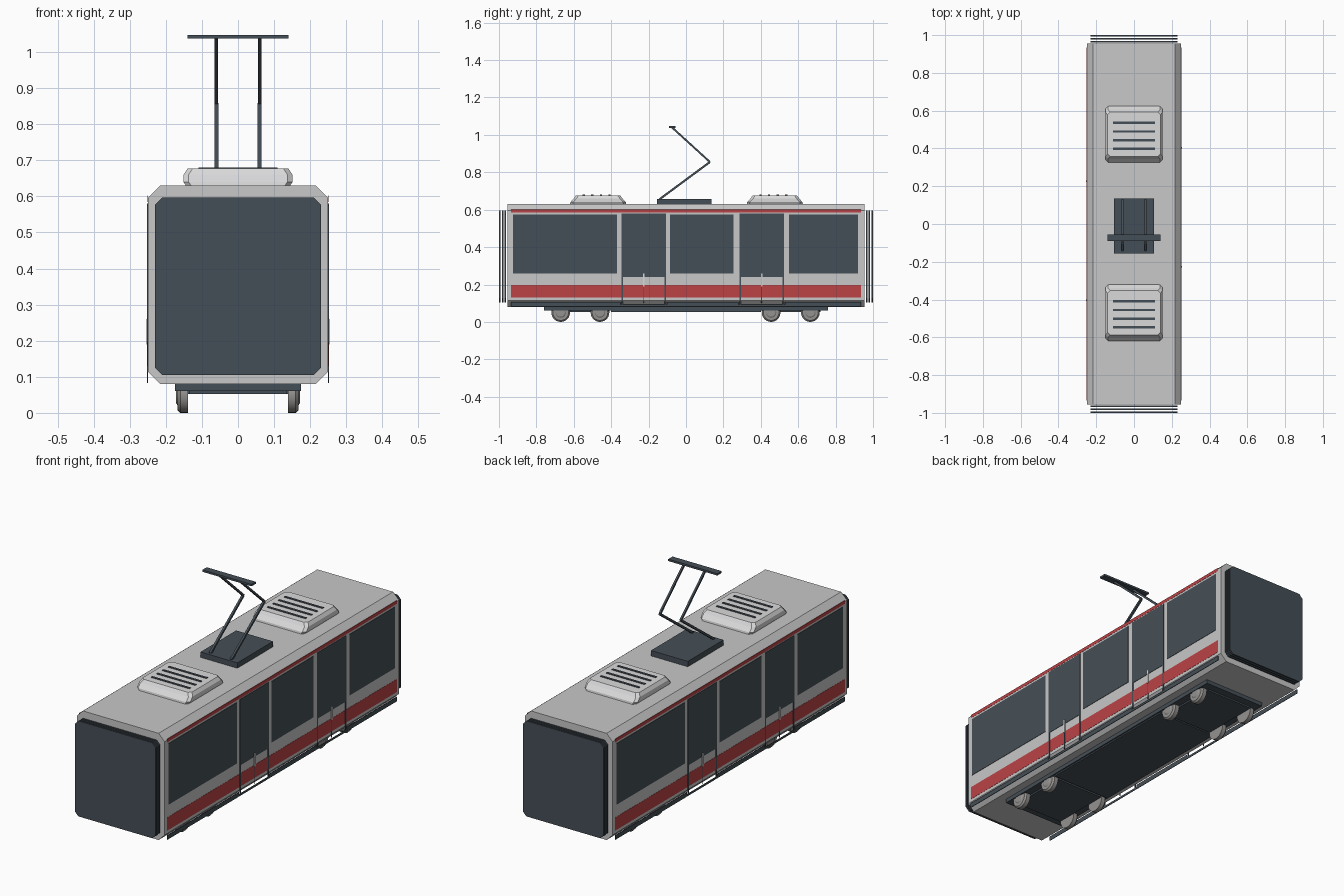
import bpy, bmesh, math
from mathutils import Vector

cube = bpy.data.objects.get("Cube")
if cube:
    bpy.data.objects.remove(cube, do_unlink=True)


def material(name, rgb):
    m = bpy.data.materials.new(name)
    m.use_nodes = True
    m.diffuse_color = (*rgb, 1)
    m.node_tree.nodes["Principled BSDF"].inputs["Base Color"].default_value = (*rgb, 1)
    return m


GREY = material("body grey", (0.58, 0.58, 0.58))
LIGHT = material("roof unit grey", (0.7, 0.7, 0.71))
DARK = material("dark slate", (0.06, 0.078, 0.095))
RED = material("stripe red", (0.5, 0.055, 0.06))
STEEL = material("wheel steel", (0.3, 0.29, 0.28))


def finish(name, bm, mat):
    bmesh.ops.recalc_face_normals(bm, faces=bm.faces)
    mesh = bpy.data.meshes.new(name)
    bm.to_mesh(mesh)
    bm.free()
    mesh.materials.append(mat)
    ob = bpy.data.objects.new(name, mesh)
    bpy.context.collection.objects.link(ob)
    return ob


def box(name, x, y, z, mat):
    """Box from three (low, high) ranges."""
    bm = bmesh.new()
    bmesh.ops.create_cube(bm, size=1)
    for v in bm.verts:
        v.co = [(a + b) / 2 + c * (b - a) for c, (a, b) in zip(v.co, (x, y, z))]
    return finish(name, bm, mat)


def octagon(w, h, c):
    """Rectangle of half sizes w, h with corners cut by c."""
    return [(w, h - c), (w - c, h), (c - w, h), (-w, h - c),
            (-w, c - h), (c - w, -h), (w - c, -h), (w, c - h)]


def loft(name, rings, mat):
    """Join rings of equal length into a closed solid."""
    bm = bmesh.new()
    loops = [[bm.verts.new(p) for p in ring] for ring in rings]
    for a, b in zip(loops, loops[1:]):
        for i in range(len(a)):
            j = (i + 1) % len(a)
            bm.faces.new((a[i], a[j], b[j], b[i]))
    bm.faces.new(loops[0])
    bm.faces.new(loops[-1])
    return finish(name, bm, mat)


def end_section(name, w, z, cut, y, mat):
    """Cut-corner section extruded along the length."""
    mid, half = (z[0] + z[1]) / 2, (z[1] - z[0]) / 2
    loft(name, [[(px, t, mid + pz) for px, pz in octagon(w, half, cut)] for t in y], mat)


def rod(name, a, b, size, mat):
    """Square bar between two points."""
    a, b = Vector(a), Vector(b)
    bm = bmesh.new()
    bmesh.ops.create_cube(bm, size=1)
    turn = (b - a).to_track_quat('Z', 'X')
    for v in bm.verts:
        p = Vector((v.co.x * size, v.co.y * size, v.co.z * (b - a).length))
        v.co = (a + b) / 2 + turn @ p
    return finish(name, bm, mat)


# Body shell and bellows plates at both ends
end_section("body", 0.25, (0.08, 0.63), 0.034, (-0.955, 0.955), GREY)
for side, s in (("front", -1), ("back", 1)):
    for i in range(3):
        y = 0.962 + i * 0.015
        end_section(f"{side}_bellows_{i}", 0.23, (0.105, 0.597), 0.02,
                    (s * y, s * (y + 0.008)), DARK)

# Side panels, the same on both sides after a half turn
WINDOWS = [(-0.925, -0.37), (-0.085, 0.255), (0.55, 0.92)]
DOORS = [(-0.345, -0.107), (0.285, 0.523)]
SILLS = [(-0.935, -0.35), (-0.102, 0.28), (0.528, 0.935)]


def plate(name, s, y, z, mat, out=0.002):
    box(name, sorted((s * 0.2495, s * (0.25 + out))), sorted((s * y[0], s * y[1])), z, mat)


for side, s in (("left", 1), ("right", -1)):
    plate(f"{side}_wide_stripe", s, (-0.935, 0.935), (0.13, 0.197), RED, 0.001)
    plate(f"{side}_roof_stripe", s, (-0.935, 0.935), (0.585, 0.602), RED, 0.001)
    plate(f"{side}_lower_trim", s, (-0.935, 0.935), (0.083, 0.094), DARK)
    for i, y in enumerate(SILLS):
        plate(f"{side}_sill_{i}", s, y, (0.094, 0.106), DARK)
    for i, y in enumerate(WINDOWS):
        plate(f"{side}_window_{i}", s, y, (0.26, 0.575), DARK)
    for i, (a, b) in enumerate(DOORS):
        mid = (a + b) / 2
        plate(f"{side}_door_glass_{i}", s, (a, b), (0.24, 0.58), DARK)
        for j, edge in enumerate((a, b - 0.008)):
            plate(f"{side}_door_edge_{i}_{j}", s, (edge, edge + 0.008), (0.094, 0.24), DARK)
        plate(f"{side}_door_seam_{i}", s, (mid - 0.002, mid + 0.002), (0.1, 0.19), DARK)
        plate(f"{side}_door_handle_{i}", s, (mid - 0.004, mid + 0.004), (0.19, 0.26), LIGHT, 0.004)

# Underframe and wheels
box("underframe", (-0.175, 0.175), (-0.76, 0.76), (0.06, 0.085), DARK)
box("equipment_tray", (-0.168, 0.168), (-0.4, 0.4), (0.053, 0.062), DARK)
for side, s in (("front", -1), ("back", 1)):
    box(f"{side}_bogie", (-0.135, 0.135), sorted((s * 0.41, s * 0.72)), (0.052, 0.062), DARK)
for i, y in enumerate((-0.67, -0.46, 0.455, 0.665)):
    for side, s in (("left", 1), ("right", -1)):
        rings = []
        for x, r in ((0.138, 0.05), (0.16, 0.05), (0.168, 0.042), (0.168, 0.028), (0.172, 0.022)):
            rings.append([(s * x, y + r * math.cos(k * math.tau / 24),
                           0.05 + r * math.sin(k * math.tau / 24)) for k in range(24)])
        wheel = loft(f"{side}_wheel_{i}", rings, STEEL)
        bpy.context.view_layer.objects.active = wheel
        wheel.select_set(True)
        bpy.ops.object.shade_smooth_by_angle(angle=math.radians(30))
        wheel.select_set(False)

# Roof units with dark slats
for side, y in (("front", -0.47), ("back", 0.475)):
    rings = []
    for z, w, h in ((0.628, 0.143, 0.15), (0.64, 0.151, 0.148), (0.66, 0.151, 0.13), (0.677, 0.14, 0.118)):
        rings.append([(px, y + py, z) for px, py in octagon(w, h, 0.014)])
    loft(f"{side}_roof_unit", rings, LIGHT)
    for i in range(4):
        c = y - 0.008 + (i - 1.5) * 0.046
        box(f"{side}_slat_{i}", (-0.11, 0.11), (c - 0.006, c + 0.006), (0.674, 0.68), DARK)

# Current collector
box("collector_base", (-0.105, 0.105), (-0.155, 0.135), (0.628, 0.658), DARK)
for side, x in (("left", 0.06), ("right", -0.06)):
    elbow = (x, 0.128, 0.855)
    rod(f"{side}_lower_arm", (x, -0.14, 0.657), elbow, 0.011, DARK)
    rod(f"{side}_upper_arm", elbow, (x, -0.075, 1.04), 0.01, DARK)
box("collector_head", (-0.14, 0.14), (-0.09, -0.055), (1.037, 1.047), DARK)
